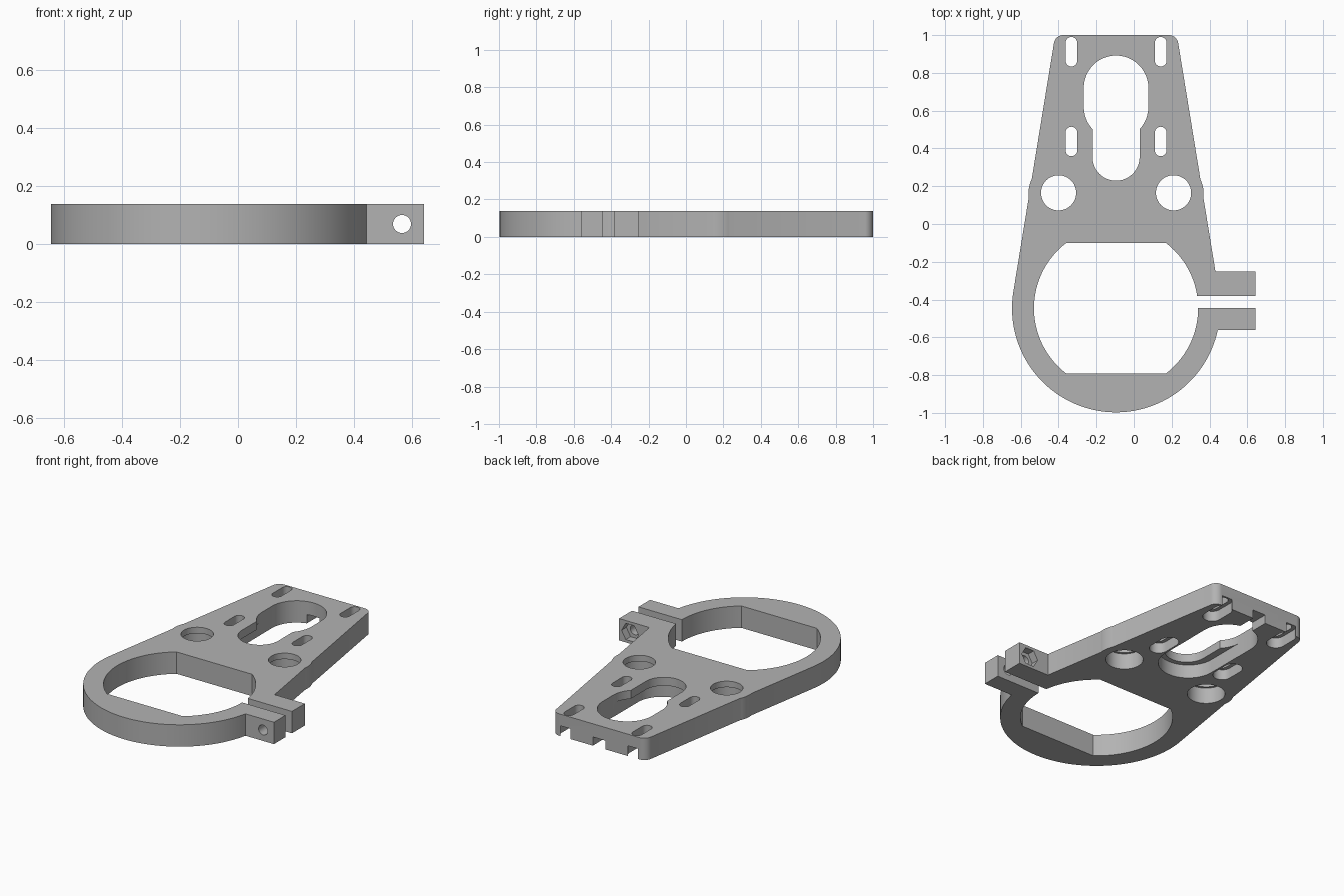
import bpy, bmesh
from math import sin, cos, radians, pi, acos, atan2, hypot
from mathutils import Matrix

cube = bpy.data.objects.get("Cube")
if cube:
    bpy.data.objects.remove(cube, do_unlink=True)

H = 0.138            # plate height
CX = -0.095          # mirror line of the bracket
RING_Y, RING_R, BORE_R = -0.446, 0.551, 0.435

grey = bpy.data.materials.new("plain grey")
grey.use_nodes = True
grey.diffuse_color = (0.45, 0.45, 0.45, 1)
grey.node_tree.nodes["Principled BSDF"].inputs["Base Color"].default_value = grey.diffuse_color


def arc(cx, cy, r, a0, a1, n=24):
    """Points on an arc, angles in degrees."""
    steps = [radians(a0 + (a1 - a0) * i / n) for i in range(n + 1)]
    return [(cx + r * cos(a), cy + r * sin(a)) for a in steps]


def circle(cx, cy, r, n=48):
    return arc(cx, cy, r, 0, 360, n)[:-1]


def stadium(cx, y0, y1, r):
    return arc(cx, y1, r, 0, 180) + arc(cx, y0, r, 180, 360)


def rect(x0, x1, y0, y1):
    return [(x0, y0), (x1, y0), (x1, y1), (x0, y1)]


def prism(name, outline, z0=0.0, z1=H, matrix=None):
    """Extrude a closed outline from z0 to z1."""
    bm = bmesh.new()
    face = bm.faces.new([bm.verts.new((x, y, z0)) for x, y in outline])
    top = bmesh.ops.extrude_face_region(bm, geom=[face])["geom"]
    bmesh.ops.translate(bm, vec=(0, 0, z1 - z0),
                        verts=[v for v in top if isinstance(v, bmesh.types.BMVert)])
    if matrix:
        bm.transform(matrix)
    bmesh.ops.recalc_face_normals(bm, faces=bm.faces)
    mesh = bpy.data.meshes.new(name)
    bm.to_mesh(mesh)
    bm.free()
    mesh.materials.append(grey)
    obj = bpy.data.objects.new(name, mesh)
    bpy.context.collection.objects.link(obj)
    return obj


def combine(tool, operation="DIFFERENCE"):
    """Apply a boolean to the bracket and drop the helper."""
    mod = bracket.modifiers.new("boolean", "BOOLEAN")
    mod.operation, mod.solver, mod.object = operation, "EXACT", tool
    bpy.context.view_layer.objects.active = bracket
    bpy.ops.object.modifier_apply(modifier=mod.name)
    bpy.data.objects.remove(tool, do_unlink=True)


def cut(outline, z0=-0.1, z1=H + 0.1, matrix=None):
    combine(prism("cutter", outline, z0, z1, matrix))


# Tapered plate: two rounded corners joined by tangents to the ring
corner_x, corner_y, corner_r = 0.28, 0.95, 0.05
dx, dy = corner_x, corner_y - RING_Y
a = (atan2(dy, dx) - acos((RING_R - corner_r) / hypot(dx, dy))) * 180 / pi
bracket = prism("clamp_bracket",
                arc(CX + corner_x, corner_y, corner_r, a, 90, 12)
                + arc(CX - corner_x, corner_y, corner_r, 90, 180 - a, 12)
                + arc(CX, RING_Y, RING_R, 180 - a, 360 + a, 96))

# Bulges beside the round holes, and the clamp ears
for s in (-1, 1):
    combine(prism("bulge", circle(CX + s * 0.305, 0.165, 0.159)), "UNION")
combine(prism("ears", rect(0.355, 0.643, -0.56, -0.252)), "UNION")

# Ring bore with two flats, and the clamp slit
half = acos(0.346 / BORE_R) * 180 / pi
cut(arc(CX, RING_Y, BORE_R, half - 90, 90 - half, 40)
    + arc(CX, RING_Y, BORE_R, 90 + half, 270 - half, 40))
cut(rect(0.2, 0.8, -0.445, -0.381))

# Keyhole, its wide pocket below, and a channel to the back edge
cut(stadium(CX, 0.62, 0.72, 0.172))
cut(stadium(CX, 0.355, 0.65, 0.126))
cut(stadium(CX, 0.37, 0.70, 0.171), z1=0.085)
cut(rect(CX - 0.045, CX + 0.045, 0.8, 1.1), z1=0.055)

for s in (-1, 1):
    # Round holes, counterbored from below
    hole_x = CX + s * 0.305
    cut(circle(hole_x, 0.165, 0.093))
    cut(circle(hole_x, 0.165, 0.108), z1=0.1)
    # Small slots, counterbored from below
    for y in (0.437, 0.912):
        slot_x = CX + s * 0.237
        cut(stadium(slot_x, y - 0.047, y + 0.047, 0.031))
        cut(stadium(slot_x, y - 0.047, y + 0.047, 0.054), z1=0.065)

# Clamp screw hole through both ears, with a hexagonal nut recess
along_y = Matrix.Translation((0.567, 0, 0.069)) @ Matrix.Rotation(pi / 2, 4, "X")
cut(circle(0, 0, 0.031, 32), 0.1, 0.8, along_y)
cut(circle(0, 0, 0.059, 6), 0.1, 0.3, along_y)

bpy.ops.object.select_all(action="DESELECT")
bracket.select_set(True)
bpy.context.view_layer.objects.active = bracket
bpy.ops.object.shade_smooth_by_angle(angle=radians(30))
